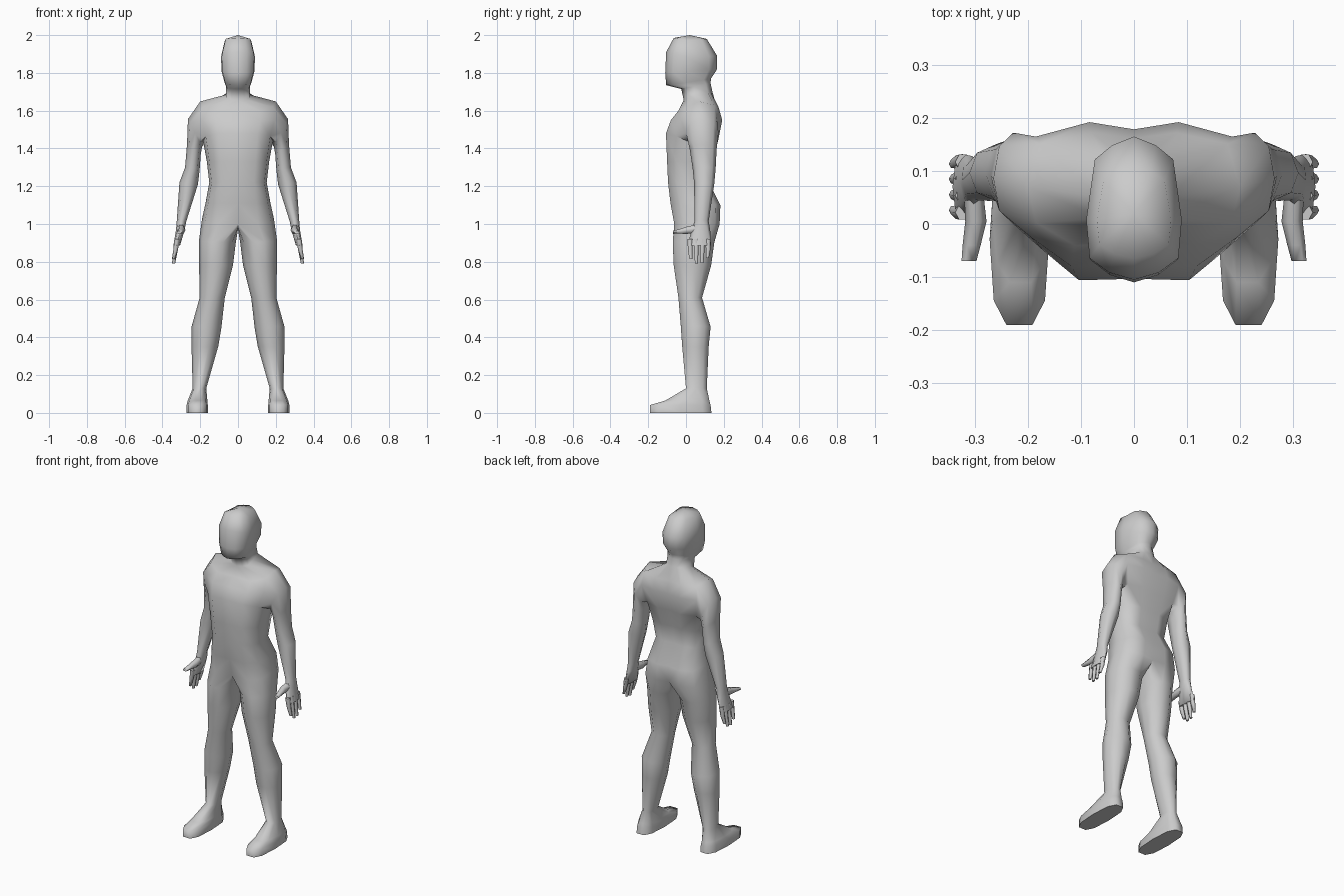
import bpy, bmesh
from math import cos, sin, radians
from mathutils import Vector

if "Cube" in bpy.data.objects:
    bpy.data.objects.remove(bpy.data.objects["Cube"])

bm = bmesh.new()


def V(x, y, z):
    return bm.verts.new((x, y, z))


def half_row(zf, zs, zb, yf, yb, w, xs, ts):
    """Half cross-section from the front midline round to the back midline."""
    row = []
    for fx, t in zip(xs, ts):
        z = zf + (zs - zf) * t * 2 if t < .5 else zs + (zb - zs) * (t - .5) * 2
        row.append(V(fx * w, yf + (yb - yf) * t, z))
    return row


def ring(n, start, x0, x1, y0, y1, zi, zo, p=1.0):
    """Closed cross-section of a limb; zi / zo are inner and outer heights."""
    out, peak = [], max(abs(sin(radians(start + 360 / n * i))) for i in range(n)) ** p
    for i in range(n):
        a = radians(start + 360 / n * i)
        c, s = [(1 if v > 0 else -1) * abs(v) ** p for v in (cos(a), sin(a))]
        x = (x0 + x1) / 2 + (x1 - x0) / 2 * c
        y = (y0 + y1) / 2 + (y1 - y0) / 2 * s / peak
        out.append(V(x, y, zi + (zo - zi) * (c + 1) / 2))
    return out


def bridge(a, b, closed=True):
    n = len(a)
    for i in range(n if closed else n - 1):
        j = (i + 1) % n
        bm.faces.new((a[i], a[j], b[j], b[i]))


def tube(points, n=6):
    """Finger: list of (x, y, z, x radius, second radius, 'z' or 'y' direction)."""
    rings = []
    for x, y, z, rx, rs, along in points:
        loop = []
        for i in range(n):
            a = radians(360 / n * i)
            u, v = rx * cos(a), rs * sin(a)
            loop.append(V(x + u, y + v, z) if along == 'z' else V(x + u, y, z + v))
        rings.append(loop)
    for a, b in zip(rings, rings[1:]):
        bridge(a, b)
    bm.faces.new(rings[0])
    bm.faces.new(rings[-1])


# Head, neck and torso
HX, HT = (0, .52, .93, 1, .82, .45, 0), (0, .05, .15, .42, .84, .94, 1)
TX, TT = (0, .56, .92, 1, .88, .4, 0), (.01, 0, .2, .52, .9, 1, .95)
head = [(1.985, 1.968, 1.98, -.065, .11, .07),
        (1.91, 1.88, 1.89, -.105, .165, .09),
        (1.80, 1.81, 1.82, -.11, .165, .087),
        (1.735, 1.75, 1.77, -.105, .132, .071),
        (1.715, 1.73, 1.745, -.025, .13, .063),
        (1.655, 1.69, 1.70, -.012, .14, .065)]
torso = [(1.60, 1.65, 1.62, -.04, .172, .20),
         (1.55, 1.55, 1.55, -.08, .192, .21),
         (1.48, 1.44, 1.44, -.106, .17, .185),
         (1.33, 1.33, 1.33, -.10, .14, .165),
         (1.22, 1.22, 1.22, -.095, .122, .152),
         (1.11, 1.11, 1.10, -.082, .182, .172),
         (1.00, 1.03, 1.00, -.062, .178, .19)]
rows = [half_row(*r, HX, HT) for r in head] + [half_row(*r, TX, TT) for r in torso]
hole = range(6, 8)
for r, (a, b) in enumerate(zip(rows, rows[1:])):
    for i in range(6):
        if not (r in hole and i in (2, 3)):
            bm.faces.new((a[i], a[i + 1], b[i + 1], b[i]))
crown = V(0, .02, 2.0)
for i in range(6):
    bm.faces.new((crown, rows[0][i + 1], rows[0][i]))

# Arm, grown out of the shoulder opening, down to the palm
a, m, b = rows[6:9]
loop = [a[2], a[3], a[4], m[4], b[4], b[3], b[2], m[2]]
bm.verts.remove(m[3])
arm = [(.19, .265, .00, .172, 1.41, 1.555),
       (.197, .27, .02, .162, 1.37, 1.42),
       (.203, .28, .035, .157, 1.29, 1.30),
       (.212, .31, .043, .15, 1.21, 1.22),
       (.275, .324, .045, .12, 1.01, 1.02),
       (.282, .328, .03, .128, .97, .97),
       (.307, .342, .008, .132, .885, .885)]
for r in arm:
    nxt = ring(8, -45, *r)
    bridge(loop, nxt)
    loop = nxt
bm.faces.new(loop)

# Leg and foot, grown out of the hip row and crotch line
loop = rows[-1] + [V(0, .11, .975), V(0, .045, .97), V(0, -.02, .98)]
leg = [(.012, .207, -.07, .15, .90, .91, 1),
       (.027, .206, -.065, .133, .78, .78, 1),
       (.07, .203, -.04, .085, .61, .61, 1),
       (.088, .245, -.027, .13, .45, .46, 1),
       (.105, .246, -.02, .12, .35, .35, 1),
       (.168, .24, .0, .11, .13, .13, 1),
       (.162, .266, -.11, .124, .065, .065, .8),
       (.16, .272, -.19, .13, .042, .042, .7),
       (.16, .272, -.19, .135, 0, 0, .7)]
for r in leg:
    nxt = ring(10, -108, *r)
    bridge(loop, nxt)
    loop = nxt
bm.faces.new(loop)


def finish(name):
    """Mirror to the other side, weld the midline and make a smooth object."""
    global bm
    bmesh.ops.mirror(bm, geom=bm.verts[:] + bm.edges[:] + bm.faces[:],
                     axis='X', merge_dist=.0005)
    bmesh.ops.remove_doubles(bm, verts=bm.verts[:], dist=.0005)
    bmesh.ops.recalc_face_normals(bm, faces=bm.faces[:])
    me = bpy.data.meshes.new(name)
    bm.to_mesh(me)
    bm.free()
    ob = bpy.data.objects.new(name, me)
    bpy.context.collection.objects.link(ob)
    bpy.ops.object.select_all(action='DESELECT')
    ob.select_set(True)
    bpy.context.view_layer.objects.active = ob
    bpy.ops.object.shade_smooth_by_angle(angle=radians(75))
    bm = bmesh.new()


finish("body")

# Fingers and thumb
for y, tip in ((.022, .815), (.054, .79), (.086, .793), (.117, .82)):
    ty = .07 + (y - .07) * .92
    tube([(.322, y, .92, .015, .016, 'z'),
          (.33, y, .865, .012, .014, 'z'),
          (.341, ty, tip, .008, .009, 'z')])
tube([(.302, .06, .975, .018, .026, 'y'),
      (.298, .005, .967, .02, .022, 'y'),
      (.306, -.04, .96, .017, .013, 'y'),
      (.311, -.07, .956, .014, .009, 'y')])
finish("fingers")
